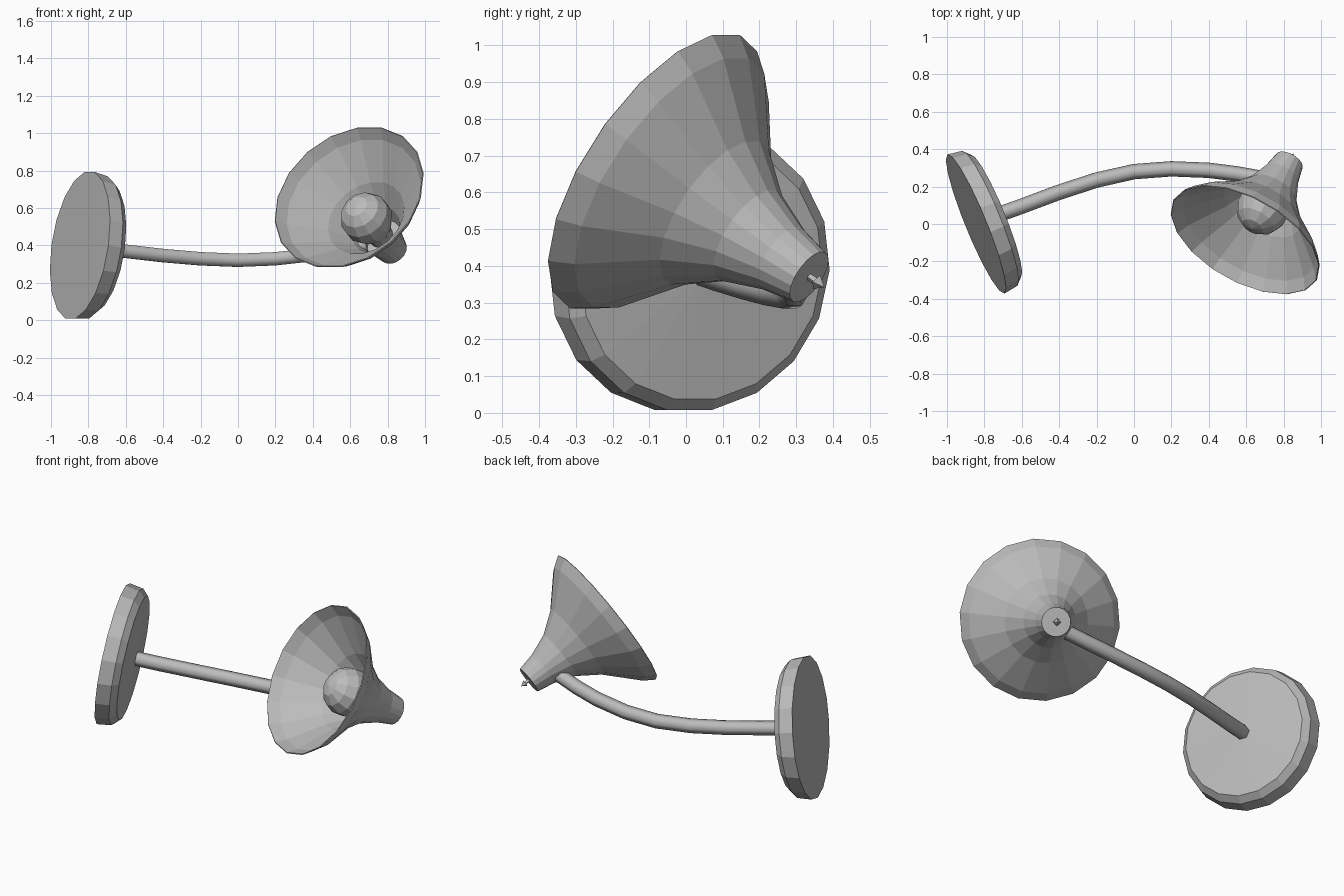
import bpy, bmesh, math
from mathutils import Vector

cube = bpy.data.objects.get("Cube")
if cube:
    bpy.data.objects.remove(cube, do_unlink=True)

grey = bpy.data.materials.new("grey_metal")
grey.use_nodes = True
colour = (0.5, 0.5, 0.5, 1)
grey.diffuse_color = colour
grey.node_tree.nodes["Principled BSDF"].inputs["Base Color"].default_value = colour


def lathe(name, profile, origin, axis, sides):
    """Turn (radius, height) points around an axis; radius 0 closes an end."""
    bm = bmesh.new()
    rings = []
    for r, h in profile:
        angles = [2 * math.pi * k / sides for k in range(sides)]
        rings.append([bm.verts.new((r * math.cos(a), r * math.sin(a), h)) for a in angles])
    for low, high in zip(rings, rings[1:]):
        for k in range(sides):
            n = (k + 1) % sides
            bm.faces.new((low[k], low[n], high[n], high[k]))
    bmesh.ops.remove_doubles(bm, verts=bm.verts, dist=0.0001)
    mesh = bpy.data.meshes.new(name)
    bm.to_mesh(mesh)
    bm.free()
    mesh.materials.append(grey)
    obj = bpy.data.objects.new(name, mesh)
    obj.location = origin
    obj.rotation_mode = 'QUATERNION'
    obj.rotation_quaternion = Vector(axis).to_track_quat('Z', 'Y')
    bpy.context.collection.objects.link(obj)
    return obj


# Wall plate with bevelled rim and slightly domed front
plate_axis = (0.915, 0.375, -0.14)
lathe("wall_plate", [(0, 0), (0.402, 0), (0.39, 0.08), (0.355, 0.115), (0, 0.135)],
      (-0.845, 0, 0.4), plate_axis, 18)

# Curved arm
path = [(-0.74, 0.045, 0.385), (-0.6, 0.095, 0.368), (-0.4, 0.17, 0.345), (-0.2, 0.235, 0.328),
        (0, 0.28, 0.32), (0.2, 0.295, 0.328), (0.4, 0.287, 0.35), (0.55, 0.268, 0.375),
        (0.69, 0.243, 0.405)]
curve = bpy.data.curves.new("arm", 'CURVE')
curve.dimensions = '3D'
curve.bevel_depth = 0.041
curve.bevel_resolution = 1
curve.use_fill_caps = True
spline = curve.splines.new('POLY')
spline.points.add(len(path) - 1)
for point, co in zip(spline.points, path):
    point.co = (*co, 1)
curve.materials.append(grey)
arm = bpy.data.objects.new("arm", curve)
bpy.context.collection.objects.link(arm)

# Flared shade, open at the mouth and closed at the neck
neck = Vector((0.83, 0.335, 0.37))
shade_axis = Vector((-0.42, -0.748, 0.511)).normalized()
shade = lathe("shade", [(0, 0), (0.08, 0), (0.1, 0.1), (0.145, 0.22), (0.23, 0.34),
                        (0.315, 0.42), (0.4, 0.5), (0.44, 0.56)], neck, shade_axis, 18)
shell = shade.modifiers.new("shell", 'SOLIDIFY')
shell.thickness = 0.006
shell.offset = -1

# Socket plate inside the neck
lathe("socket", [(0, 0.12), (0.1, 0.12), (0.108, 0.14), (0, 0.14)], neck, shade_axis, 18)

# Bulb: stem flowing into a faceted globe
globe = [(0.14 * math.sin(a), 0.34 - 0.14 * math.cos(a))
         for a in (math.pi * k / 7 for k in range(2, 8))]
lathe("bulb", [(0, 0.12), (0.06, 0.12), (0.075, 0.2)] + globe, neck, shade_axis, 12)

# Small switch knob on the neck cap
lathe("switch", [(0, -0.01), (0.01, -0.01), (0.01, 0.025), (0.022, 0.027), (0, 0.055)],
      neck, -shade_axis, 4)
